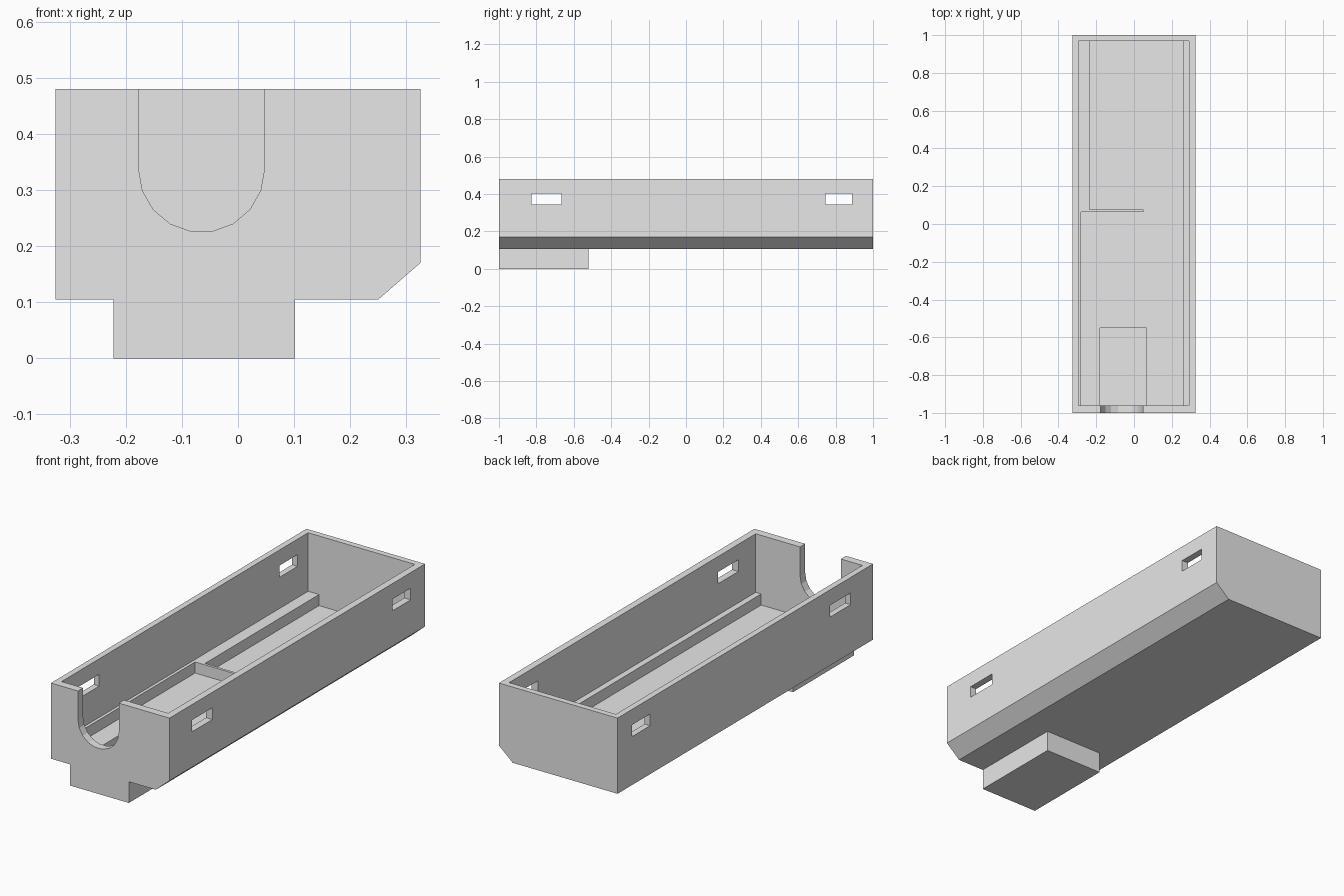
import bpy, bmesh
from math import cos, sin, radians
from mathutils import Vector

if "Cube" in bpy.data.objects:
    bpy.data.objects.remove(bpy.data.objects["Cube"], do_unlink=True)

grey = bpy.data.materials.new("light_grey")
grey.use_nodes = True
grey.diffuse_color = (0.8, 0.8, 0.8, 1)
grey.node_tree.nodes["Principled BSDF"].inputs["Base Color"].default_value = (0.8, 0.8, 0.8, 1)


def prism(name, outline, start, end, axis):
    """Extrude a 2D outline along y (outline is x, z) or z (outline is x, y)."""
    place = (lambda a, b: (a, start, b)) if axis == "y" else (lambda a, b: (a, b, start))
    push = Vector((0, end - start, 0)) if axis == "y" else Vector((0, 0, end - start))
    bm = bmesh.new()
    face = bm.faces.new([bm.verts.new(place(a, b)) for a, b in outline])
    extruded = bmesh.ops.extrude_face_region(bm, geom=[face])["geom"]
    bmesh.ops.translate(bm, vec=push, verts=[v for v in extruded if isinstance(v, bmesh.types.BMVert)])
    bmesh.ops.recalc_face_normals(bm, faces=bm.faces)
    mesh = bpy.data.meshes.new(name)
    bm.to_mesh(mesh)
    bm.free()
    mesh.materials.append(grey)
    obj = bpy.data.objects.new(name, mesh)
    bpy.context.collection.objects.link(obj)
    return obj


def box(name, x0, x1, y0, y1, z0, z1):
    return prism(name, [(x0, y0), (x1, y0), (x1, y1), (x0, y1)], z0, z1, "z")


def combine(target, tool, operation):
    """Apply a boolean and discard the tool object."""
    mod = target.modifiers.new(operation.lower(), "BOOLEAN")
    mod.operation, mod.solver, mod.object = operation, "EXACT", tool
    bpy.context.view_layer.objects.active = target
    bpy.ops.object.modifier_apply(modifier=mod.name)
    bpy.data.objects.remove(tool, do_unlink=True)


W, TOP, BOTTOM = 0.325, 0.48, 0.105

# Outer shell with one chamfered lower edge, and the foot under its front
case = prism("open_case", [(-W, BOTTOM), (0.25, BOTTOM), (W, 0.17), (W, TOP), (-W, TOP)], -1, 1, "y")
combine(case, box("foot", -0.222, 0.102, -1, -0.52, 0, 0.12), "UNION")

# Main cavity, down to the ledges
combine(case, box("cavity", -0.295, 0.29, -0.96, 0.97, 0.19, 0.6), "DIFFERENCE")

# Lower floor, leaving the side ledges and the thin divider
floor_outline = [(-0.28, -0.96), (0.26, -0.96), (0.26, 0.97), (-0.235, 0.97),
                 (-0.235, 0.077), (0.05, 0.077), (0.05, 0.064), (-0.28, 0.064)]
combine(case, prism("floor_pocket", floor_outline, 0.135, 0.3, "z"), "DIFFERENCE")

# Pocket sunk into the foot
combine(case, box("foot_pocket", -0.18, 0.065, -0.96, -0.55, 0.03, 0.25), "DIFFERENCE")

# Round-bottomed notch in the front wall
R, CX, CZ = 0.112, -0.065, 0.337
notch = [(CX + R * cos(radians(a)), CZ + R * sin(radians(a))) for a in range(180, 361, 20)]
notch += [(CX + R, 0.6), (CX - R, 0.6)]
combine(case, prism("front_notch", notch, -1.1, -0.9, "y"), "DIFFERENCE")

# Slots through both side walls
for y0, y1 in ((-0.825, -0.665), (0.745, 0.888)):
    combine(case, box("side_slot", -0.5, 0.5, y0, y1, 0.345, 0.403), "DIFFERENCE")
